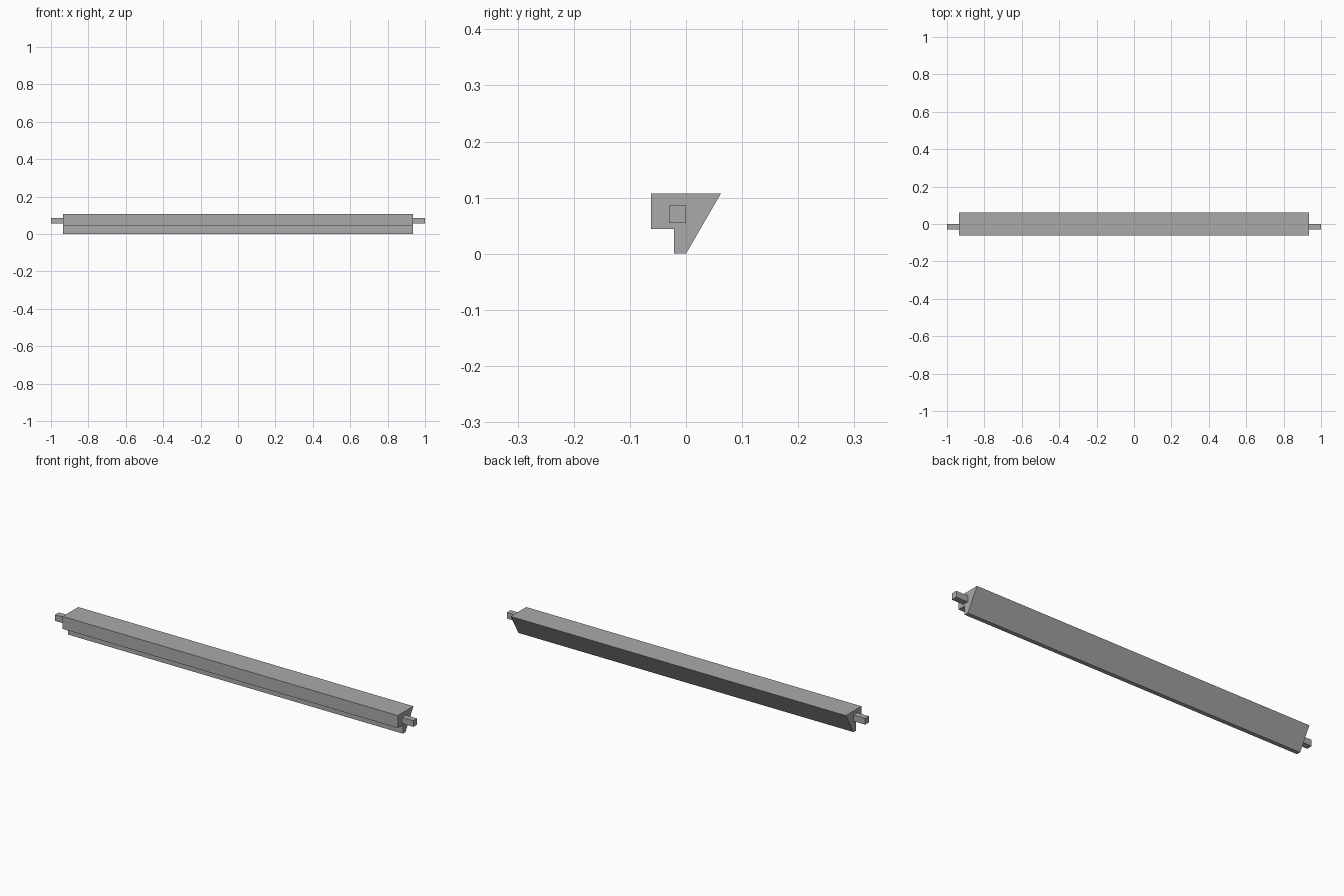
import bpy
import bmesh

cube = bpy.data.objects.get("Cube")
if cube:
    bpy.data.objects.remove(cube, do_unlink=True)

grey = bpy.data.materials.new("plain_grey")
colour = (0.4, 0.4, 0.4, 1.0)
grey.diffuse_color = colour
grey.use_nodes = True
grey.node_tree.nodes["Principled BSDF"].inputs["Base Color"].default_value = colour


def extrude_along_x(name, profile, x0, x1):
    """Sweep a (y, z) outline from x0 to x1 as a closed solid."""
    bm = bmesh.new()
    face = bm.faces.new([bm.verts.new((x0, y, z)) for y, z in profile])
    swept = bmesh.ops.extrude_face_region(bm, geom=[face], use_keep_orig=True)
    verts = [v for v in swept["geom"] if isinstance(v, bmesh.types.BMVert)]
    bmesh.ops.translate(bm, verts=verts, vec=(x1 - x0, 0, 0))
    bmesh.ops.recalc_face_normals(bm, faces=bm.faces)
    mesh = bpy.data.meshes.new(name)
    bm.to_mesh(mesh)
    bm.free()
    mesh.materials.append(grey)
    obj = bpy.data.objects.new(name, mesh)
    bpy.context.collection.objects.link(obj)
    return obj


half_rail = 0.935

# Rail: square front lip, narrow foot and sloping back
rail_profile = [(-0.062, 0.107), (0.062, 0.107), (0, 0),
                (-0.021, 0), (-0.021, 0.044), (-0.062, 0.044)]
extrude_along_x("rail", rail_profile, -half_rail, half_rail)

# Square tenons on both ends
tenon_profile = [(-0.03, 0.055), (0, 0.055), (0, 0.086), (-0.03, 0.086)]
for name, side in (("left_tenon", 1), ("right_tenon", -1)):
    extrude_along_x(name, tenon_profile, side * half_rail, side)
